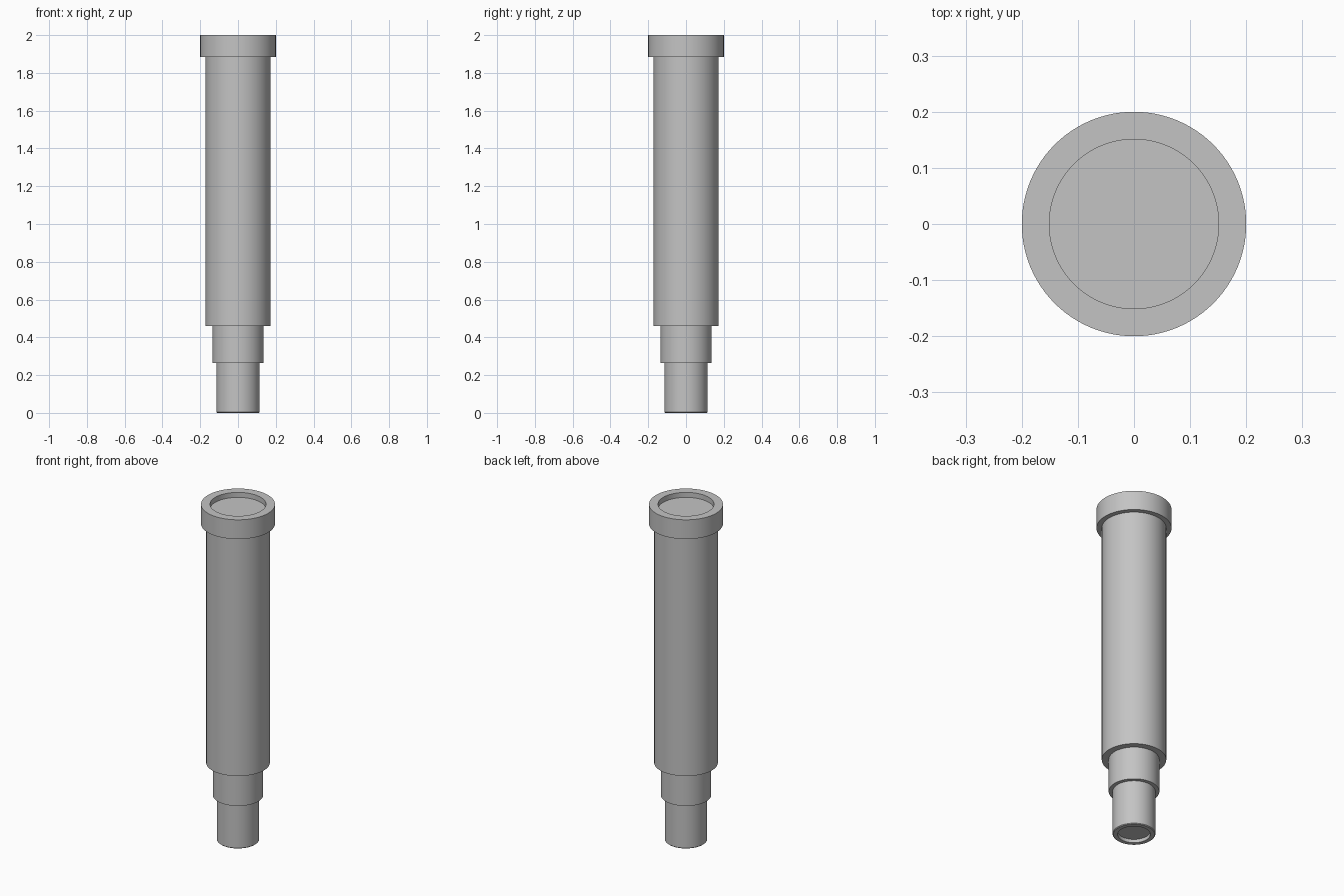
import bpy
import bmesh
import math

SIDES = 96

cube = bpy.data.objects.get("Cube")
if cube:
    bpy.data.objects.remove(cube, do_unlink=True)

GREY = (0.55, 0.55, 0.55, 1.0)
grey = bpy.data.materials.new("plain grey")
grey.use_nodes = True
grey.diffuse_color = GREY
grey.node_tree.nodes["Principled BSDF"].inputs["Base Color"].default_value = GREY


def lathe(name, profile):
    """Turn a (radius, height) profile, listed from bottom to top, around z."""
    bm = bmesh.new()
    verts = [bm.verts.new((r, 0, z)) for r, z in profile]
    edges = [bm.edges.new(pair) for pair in zip(verts, verts[1:])]
    bmesh.ops.spin(bm, geom=verts + edges, axis=(0, 0, 1), cent=(0, 0, 0),
                   angle=math.tau, steps=SIDES, use_duplicate=False)
    bmesh.ops.remove_doubles(bm, verts=bm.verts, dist=0.0001)
    bmesh.ops.recalc_face_normals(bm, faces=bm.faces)
    # Open shells: make sure the outer wall faces outwards
    wall = max(bm.faces, key=lambda f: f.calc_area() * (abs(f.normal.z) < 0.1))
    centre = wall.calc_center_median()
    if wall.normal.x * centre.x + wall.normal.y * centre.y < 0:
        bmesh.ops.reverse_faces(bm, faces=bm.faces)
    mesh = bpy.data.meshes.new(name)
    bm.to_mesh(mesh)
    bm.free()
    mesh.materials.append(grey)
    obj = bpy.data.objects.new(name, mesh)
    bpy.context.collection.objects.link(obj)
    bpy.ops.object.select_all(action="DESELECT")
    obj.select_set(True)
    bpy.context.view_layer.objects.active = obj
    bpy.ops.object.shade_smooth_by_angle(angle=math.radians(30))
    return obj


def lens(name, radius, z, facing):
    """Flat glass disc closing a recess."""
    bm = bmesh.new()
    bmesh.ops.create_circle(bm, cap_ends=True, segments=SIDES, radius=radius)
    for face in bm.faces:
        if face.normal.z * facing < 0:
            face.normal_flip()
    mesh = bpy.data.meshes.new(name)
    bm.to_mesh(mesh)
    bm.free()
    mesh.materials.append(grey)
    obj = bpy.data.objects.new(name, mesh)
    obj.location.z = z
    bpy.context.collection.objects.link(obj)


# Stepped barrel sections, each ending against the next
lathe("eyepiece", [(0.087, 0.02), (0.087, 0), (0.11, 0), (0.114, 0.004), (0.114, 0.265)])
lathe("draw_tube", [(0.114, 0.265), (0.135, 0.265), (0.135, 0.46)])
lathe("main_tube", [(0.135, 0.46), (0.172, 0.46), (0.172, 1.885)])
lathe("front_collar", [(0.172, 1.885), (0.2, 1.885), (0.2, 2), (0.151, 2), (0.151, 1.97)])

# Recessed lenses at both ends
lens("eye_lens", 0.087, 0.02, -1)
lens("front_lens", 0.151, 1.97, 1)
